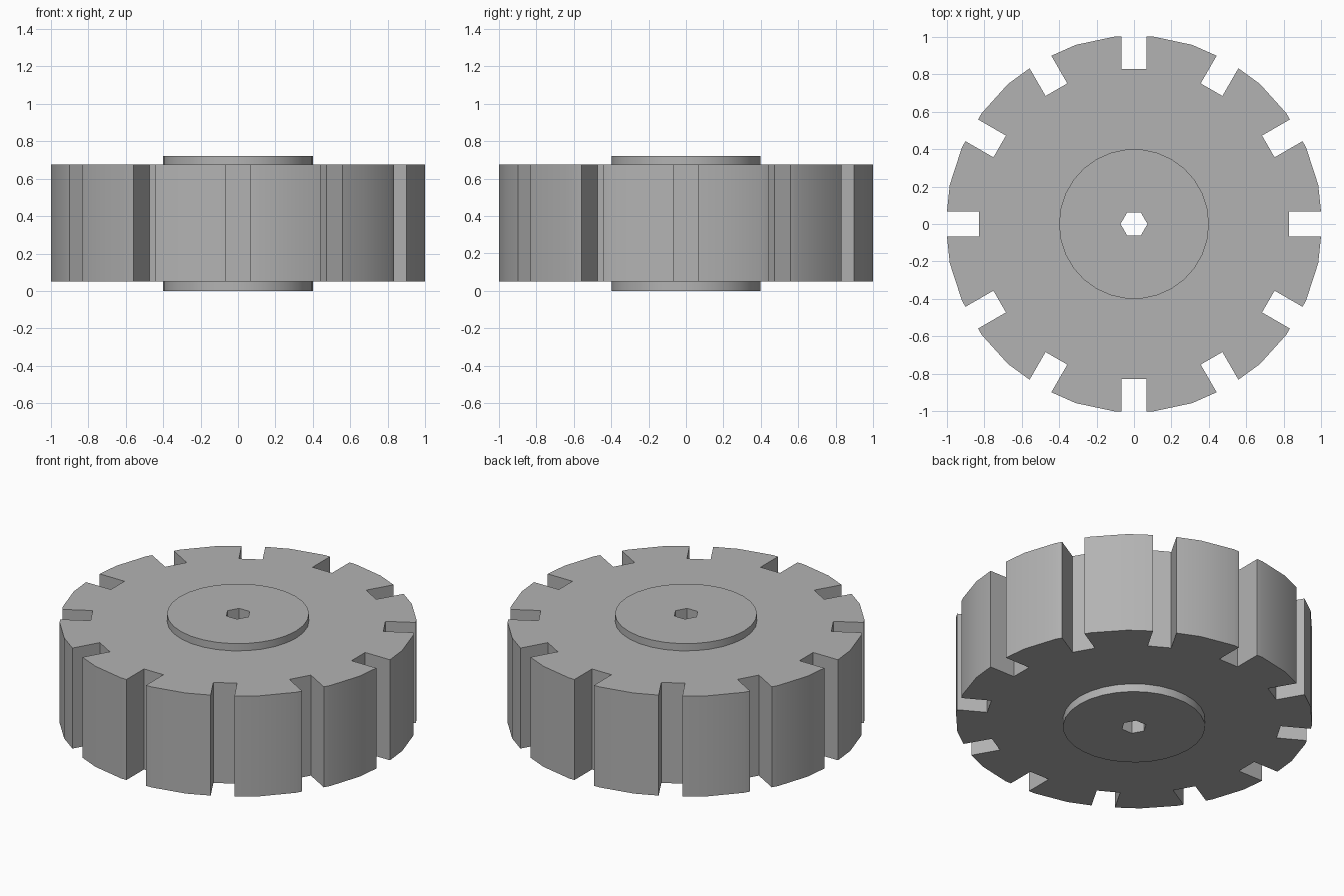
import bpy
import bmesh
from math import asin, cos, degrees, hypot, atan2, pi, radians, sin

cube = bpy.data.objects.get("Cube")
if cube:
    bpy.data.objects.remove(cube, do_unlink=True)

RIM_RADIUS, RIM_SIDES = 1.0055, 30
SLOTS, SLOT_HALF, SLOT_FLOOR = 12, 0.067, 0.828

grey = bpy.data.materials.new("grey metal")
grey.use_nodes = True
grey.diffuse_color = (0.45, 0.45, 0.45, 1)
grey.node_tree.nodes["Principled BSDF"].inputs["Base Color"].default_value = (0.45, 0.45, 0.45, 1)


def polar(radius, angle):
    return radius * cos(radians(angle)), radius * sin(radians(angle))


def ring(radius, sides):
    return [polar(radius, 360 * i / sides) for i in range(sides)]


def rim_point(angle):
    """Point on the many-sided rim at an angle in degrees."""
    step = 360 / RIM_SIDES
    return polar(RIM_RADIUS * cos(pi / RIM_SIDES) / cos(radians(angle % step - step / 2)), angle)


def slotted_outline():
    """Rim polygon with a square slot at every twelfth of a turn."""
    pitch, step = 360 / SLOTS, 360 / RIM_SIDES
    mouth = degrees(asin(SLOT_HALF))
    floor_angle = degrees(atan2(SLOT_HALF, SLOT_FLOOR))
    floor_radius = hypot(SLOT_HALF, SLOT_FLOOR)
    points = []
    for i in range(SLOTS):
        start, end = i * pitch + mouth, (i + 1) * pitch - mouth
        points += [polar(floor_radius, i * pitch + floor_angle), rim_point(start)]
        points += [rim_point(k * step) for k in range(RIM_SIDES + 1) if start < k * step < end]
        points += [rim_point(end), polar(floor_radius, (i + 1) * pitch - floor_angle)]
    return points


def pierced_plate(name, outer, inner, bottom, top):
    """Extruded outline with a hole through it."""
    bm = bmesh.new()
    edges = []
    for loop in (outer, inner):
        verts = [bm.verts.new((x, y, bottom)) for x, y in loop]
        edges += [bm.edges.new((v, verts[(i + 1) % len(verts)])) for i, v in enumerate(verts)]
    bmesh.ops.triangle_fill(bm, edges=edges, use_beauty=True, normal=(0, 0, -1))
    result = bmesh.ops.extrude_face_region(bm, geom=bm.faces[:], use_keep_orig=True)
    lifted = [g for g in result["geom"] if isinstance(g, bmesh.types.BMVert)]
    bmesh.ops.translate(bm, verts=lifted, vec=(0, 0, top - bottom))
    bmesh.ops.recalc_face_normals(bm, faces=bm.faces[:])
    mesh = bpy.data.meshes.new(name)
    bm.to_mesh(mesh)
    bm.free()
    mesh.materials.append(grey)
    obj = bpy.data.objects.new(name, mesh)
    bpy.context.collection.objects.link(obj)
    bpy.ops.object.select_all(action="DESELECT")
    obj.select_set(True)
    bpy.context.view_layer.objects.active = obj
    bpy.ops.object.shade_smooth_by_angle(angle=radians(25))
    return obj


# Slotted wheel body, its bore hidden inside the hub
pierced_plate("slotted_wheel", slotted_outline(), ring(0.36, 30), 0.05, 0.675)

# Hub standing proud on both sides, with a six-sided shaft hole
pierced_plate("hub", ring(0.4, 30), ring(0.072, 6), 0, 0.72)
